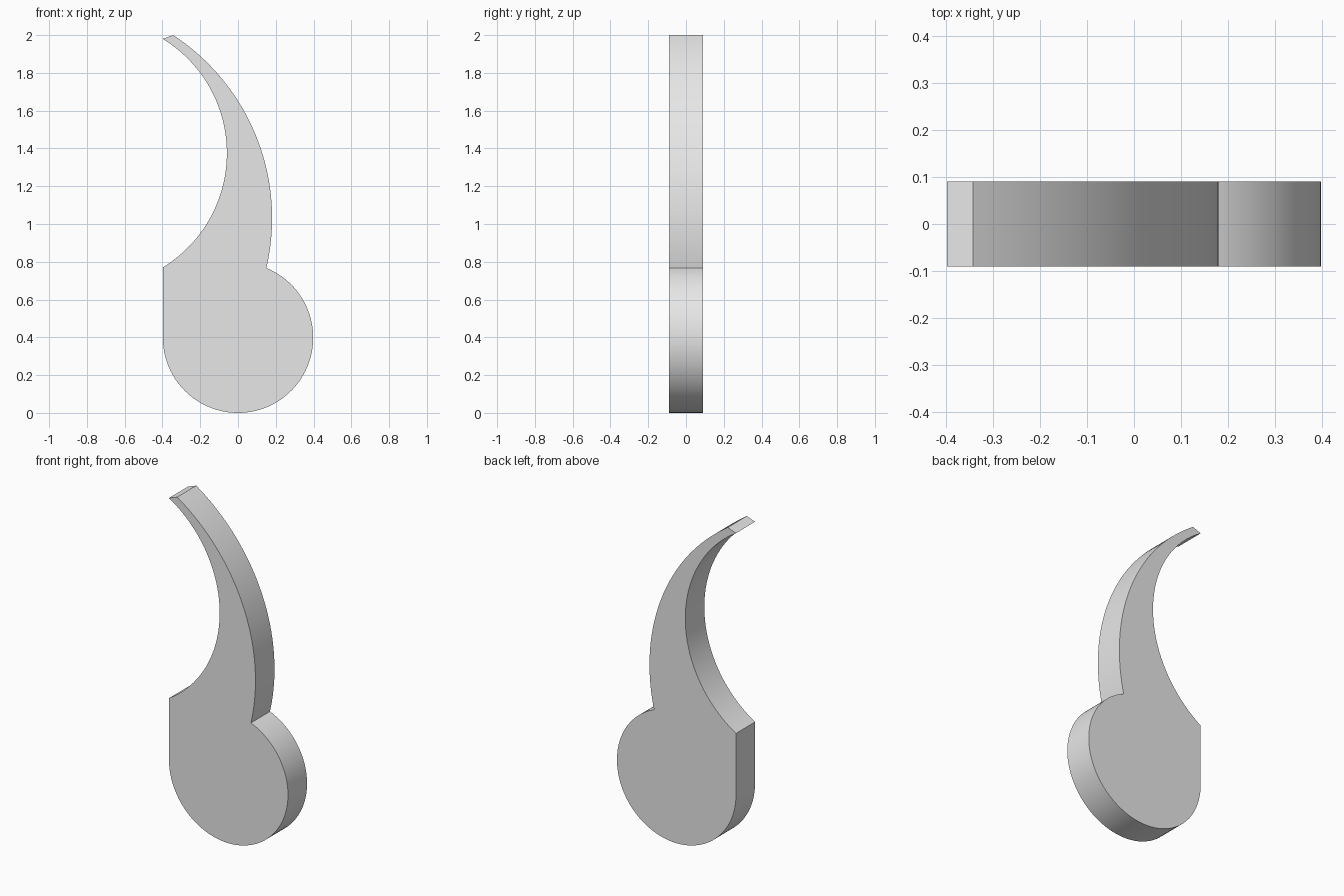
import bpy
import bmesh
from math import cos, sin, atan2, pi, hypot
from mathutils import Vector

cube = bpy.data.objects.get("Cube")
if cube:
    bpy.data.objects.remove(cube, do_unlink=True)

HALF_DEPTH = 0.091
R = 0.398


def arc(centre, start, end, steps):
    """Points along the shorter arc from start to end, both included."""
    cx, cz = centre
    a = atan2(start[1] - cz, start[0] - cx)
    sweep = (atan2(end[1] - cz, end[0] - cx) - a + pi) % (2 * pi) - pi
    r0 = hypot(start[0] - cx, start[1] - cz)
    r1 = hypot(end[0] - cx, end[1] - cz)
    points = []
    for i in range(steps + 1):
        t = i / steps
        r = r0 + (r1 - r0) * t
        points.append((cx + r * cos(a + sweep * t), cz + r * sin(a + sweep * t)))
    return points


# Key corners of the silhouette
shoulder = (-R, 0.77)
tip_inner = (-R, 1.98)
tip_outer = (-0.343, 2.0)
notch = (0.15, 0.767)
base = (0, R)

# Round bulb, outer horn edge, blunt tip, inner horn edge, straight left side
outline = arc(base, (-R, R), (0, 0), 24)
outline += arc(base, (0, 0), notch, 44)[1:]
outline += arc((-0.978, 1.03), notch, tip_outer, 40)[1:]
outline += arc((-0.768, 1.375), tip_inner, shoulder, 40)

# Solid plate extruded from the silhouette
bm = bmesh.new()
front = bm.faces.new([bm.verts.new((x, -HALF_DEPTH, z)) for x, z in outline])
result = bmesh.ops.extrude_face_region(bm, geom=[front], use_keep_orig=True)
back = [v for v in result["geom"] if isinstance(v, bmesh.types.BMVert)]
bmesh.ops.translate(bm, verts=back, vec=Vector((0, 2 * HALF_DEPTH, 0)))
bmesh.ops.recalc_face_normals(bm, faces=bm.faces)
mesh = bpy.data.meshes.new("horned_plate")
bm.to_mesh(mesh)
bm.free()

plate = bpy.data.objects.new("horned_plate", mesh)
bpy.context.collection.objects.link(plate)

# Plain grey
grey = bpy.data.materials.new("light_grey")
grey.use_nodes = True
colour = (0.8, 0.8, 0.8, 1)
grey.diffuse_color = colour
grey.node_tree.nodes["Principled BSDF"].inputs["Base Color"].default_value = colour
mesh.materials.append(grey)

# Smooth rim with crisp corners
bpy.ops.object.select_all(action="DESELECT")
plate.select_set(True)
bpy.context.view_layer.objects.active = plate
bpy.ops.object.shade_smooth_by_angle(angle=pi / 9)
